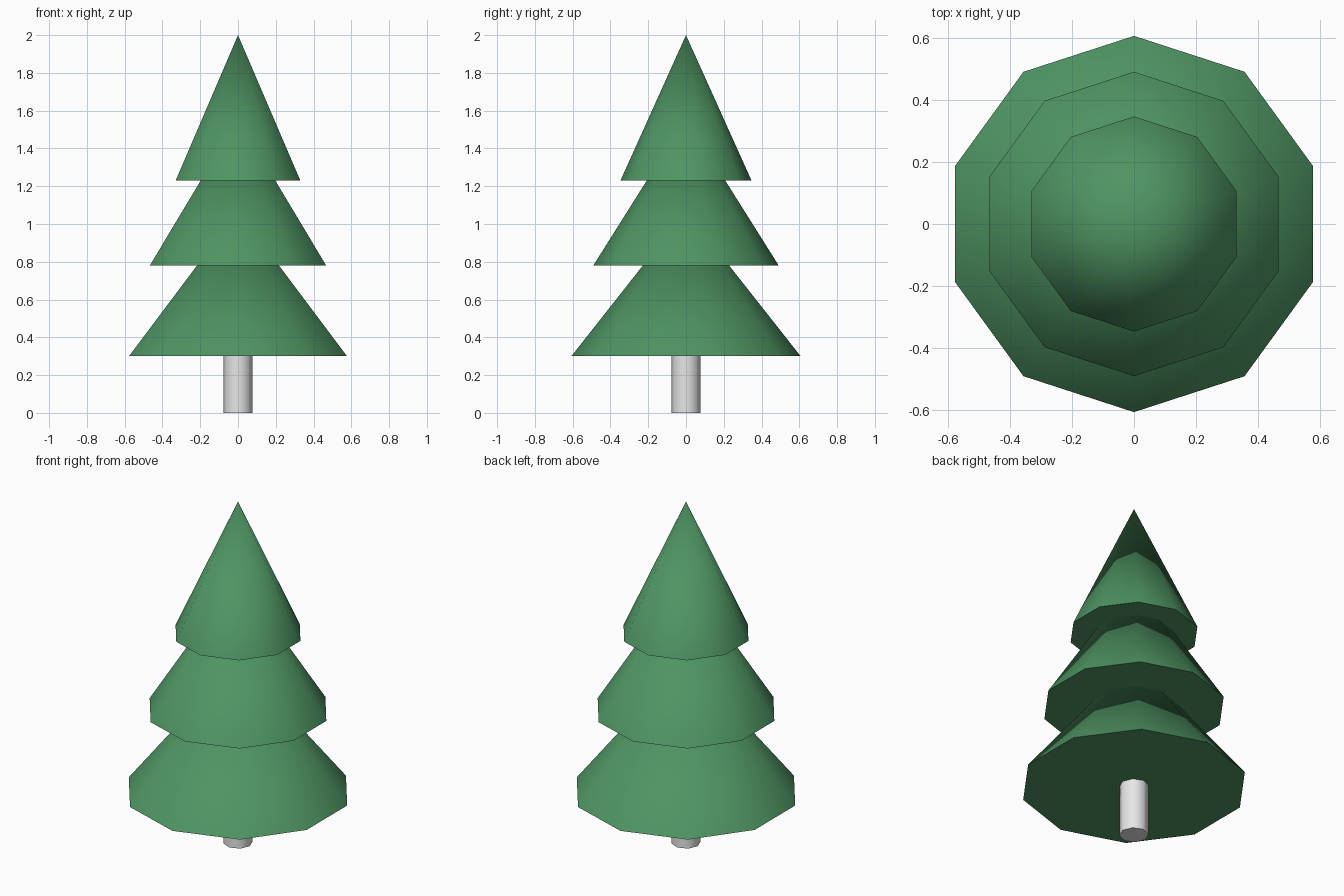
import bpy
import math

default = bpy.data.objects.get("Cube")
if default:
    bpy.data.objects.remove(default, do_unlink=True)


def make_material(name, rgb):
    mat = bpy.data.materials.new(name)
    mat.use_nodes = True
    color = (*rgb, 1.0)
    mat.diffuse_color = color
    mat.node_tree.nodes["Principled BSDF"].inputs["Base Color"].default_value = color
    return mat


def finish(name, mat):
    obj = bpy.context.object
    obj.name = name
    obj.data.name = name
    obj.data.materials.append(mat)
    # Soft sides, crisp rim around the flat base
    bpy.ops.object.shade_smooth_by_angle(angle=math.radians(50))
    return obj


green = make_material("needle_green", (0.078, 0.30, 0.125))
grey = make_material("trunk_grey", (0.8, 0.8, 0.8))

# Trunk
TRUNK_TOP = 0.32
bpy.ops.mesh.primitive_cylinder_add(
    vertices=8, radius=0.078, depth=TRUNK_TOP, location=(0, 0, TRUNK_TOP / 2))
finish("trunk", grey)

# Three stacked ten-sided cones of foliage: name, radius, base, apex
tiers = [
    ("lower_foliage", 0.607, 0.30, 1.07),
    ("middle_foliage", 0.491, 0.78, 1.56),
    ("upper_foliage", 0.347, 1.23, 2.0),
]
for name, radius, base, apex in tiers:
    bpy.ops.mesh.primitive_cone_add(
        vertices=10, radius1=radius, radius2=0, depth=apex - base,
        location=(0, 0, (base + apex) / 2))
    finish(name, green)
